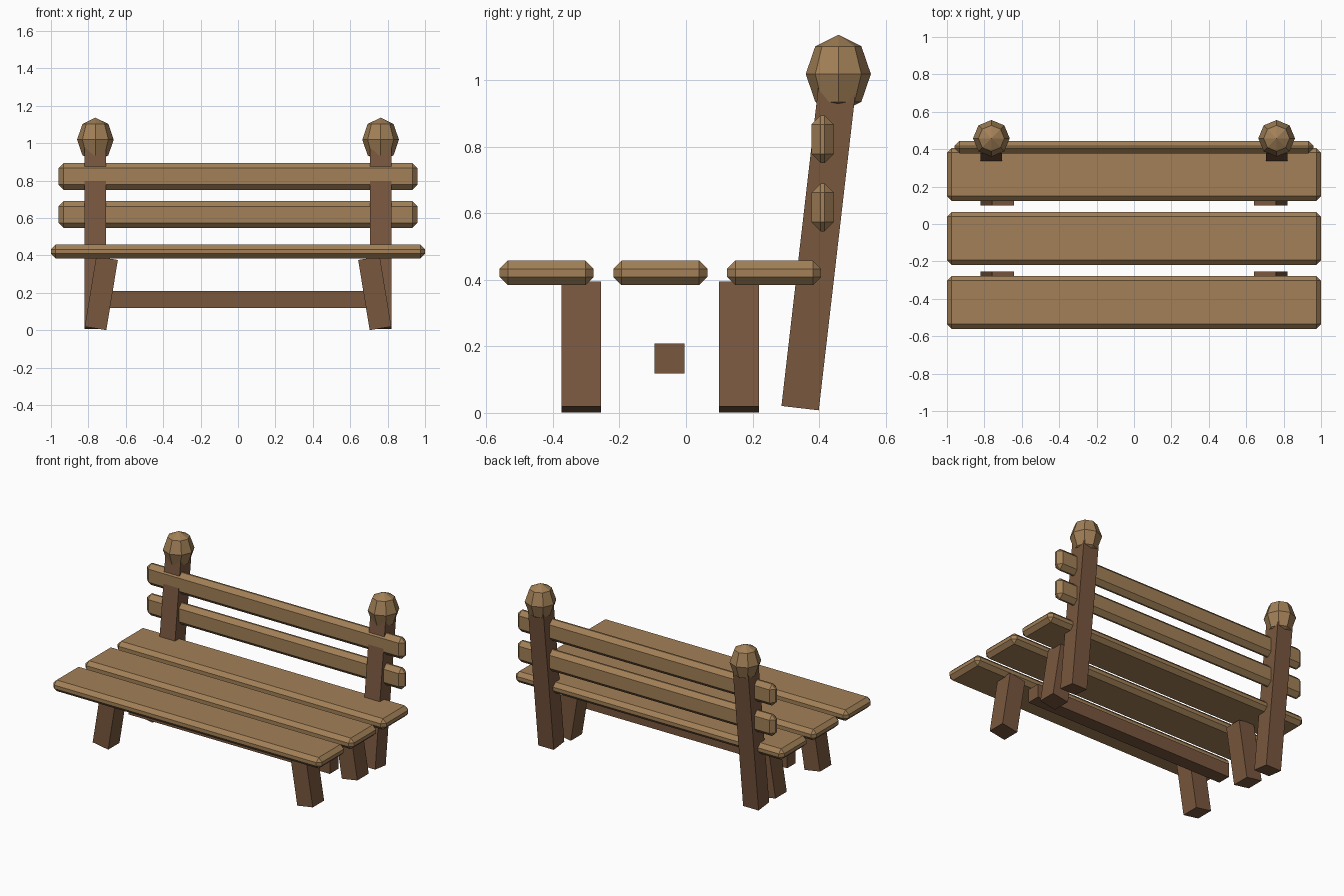
import bpy, bmesh
from math import radians
from mathutils import Matrix

if "Cube" in bpy.data.objects:
    bpy.data.objects.remove(bpy.data.objects["Cube"])


def material(name, color):
    m = bpy.data.materials.new(name)
    m.diffuse_color = (*color, 1)
    m.use_nodes = True
    m.node_tree.nodes["Principled BSDF"].inputs["Base Color"].default_value = m.diffuse_color
    return m


light_wood = material("light_wood", (0.36, 0.215, 0.095))
dark_wood = material("dark_wood", (0.19, 0.095, 0.048))


def finish(name, bm, mat, loc, rot=(0, 0, 0)):
    me = bpy.data.meshes.new(name)
    bm.to_mesh(me)
    bm.free()
    me.materials.append(mat)
    ob = bpy.data.objects.new(name, me)
    ob.location = loc
    ob.rotation_euler = rot
    bpy.context.collection.objects.link(ob)
    return ob


def box(name, size, loc, mat, rot=(0, 0, 0), bevel=0):
    bm = bmesh.new()
    bmesh.ops.create_cube(bm, size=1, matrix=Matrix.Diagonal((*size, 1)))
    if bevel:
        bmesh.ops.bevel(bm, geom=bm.edges[:], offset=bevel, segments=1,
                        profile=0.5, affect='EDGES')
    return finish(name, bm, mat, loc, rot)


# Seat planks
for i, y in enumerate((-0.419, -0.077, 0.265)):
    box(f"seat_plank_{i + 1}", (2, 0.283, 0.074), (0, y, 0.421), light_wood, bevel=0.025)

# Backrest slats
for i, z in enumerate((0.618, 0.823)):
    box(f"back_slat_{i + 1}", (1.92, 0.068, 0.144), (0, 0.411, z), light_wood, bevel=0.028)

# Stretcher under the seat
box("stretcher", (1.5, 0.09, 0.09), (0, -0.05, 0.164), dark_wood)

for s, side in ((-1, "left"), (1, "right")):
    # Splayed legs
    for y, part in ((-0.315, "front_leg"), (0.159, "back_leg")):
        box(f"{part}_{side}", (0.117, 0.12, 0.38), (s * 0.731, y, 0.1975), dark_wood,
            rot=(0, radians(-9.3 * s), 0))
    # Leaning back posts
    box(f"back_post_{side}", (0.115, 0.113, 0.99), (s * 0.7625, 0.4, 0.506), dark_wood,
        rot=(radians(-6.6), 0, 0))
    # Finials: faceted, slightly tall balls
    bm = bmesh.new()
    bmesh.ops.create_uvsphere(bm, u_segments=8, v_segments=4, radius=1,
                              matrix=Matrix.Diagonal((0.098, 0.098, 0.118, 1)))
    finish(f"finial_{side}", bm, light_wood, (s * 0.7625, 0.458, 1.019))
